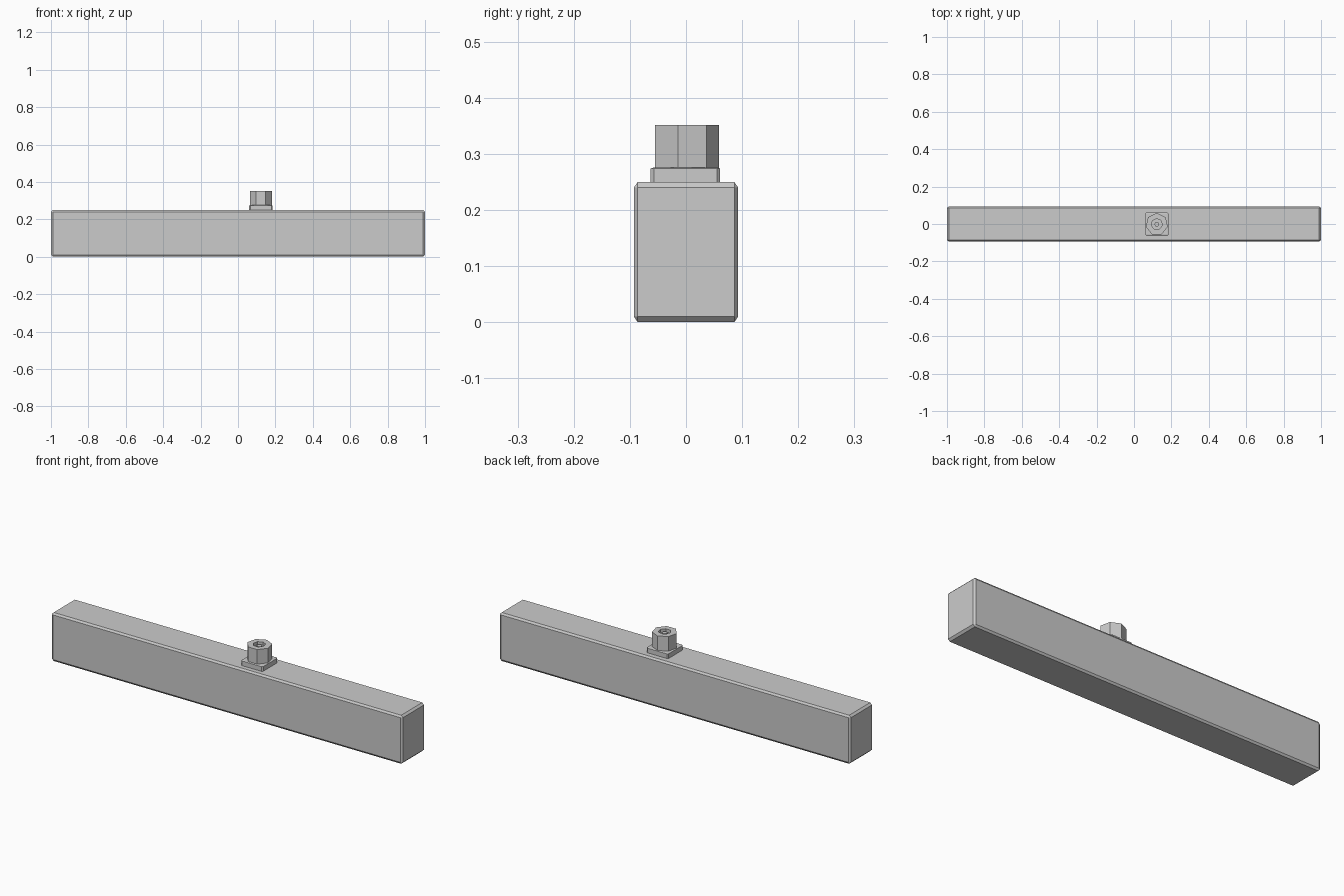
import bpy, bmesh
from math import cos, sin, pi
from itertools import product
from mathutils import Vector

cube = bpy.data.objects.get("Cube")
if cube:
    bpy.data.objects.remove(cube, do_unlink=True)

GREY = (0.6, 0.6, 0.6)
grey = bpy.data.materials.new("plain grey")
grey.use_nodes = True
grey.diffuse_color = (*GREY, 1)
grey.node_tree.nodes["Principled BSDF"].inputs["Base Color"].default_value = (*GREY, 1)


def finish(name, bm):
    bmesh.ops.recalc_face_normals(bm, faces=bm.faces)
    mesh = bpy.data.meshes.new(name)
    bm.to_mesh(mesh)
    bm.free()
    mesh.materials.append(grey)
    obj = bpy.data.objects.new(name, mesh)
    bpy.context.collection.objects.link(obj)
    return obj


def chamfered_box(name, centre, half, cut):
    """Box whose edges are cut back by a separate amount on each axis."""
    bm = bmesh.new()
    for signs in product((-1, 1), repeat=3):
        for full in range(3):
            p = [s * (half[i] - (0 if i == full else cut[i])) for i, s in enumerate(signs)]
            bm.verts.new(Vector(centre) + Vector(p))
    bmesh.ops.convex_hull(bm, input=bm.verts)
    bmesh.ops.dissolve_limit(bm, angle_limit=0.01, verts=bm.verts, edges=bm.edges)
    return finish(name, bm)


def lathe(name, centre, profile, sides):
    """Sweep a radius/height profile into a faceted solid, one corner towards +y."""
    bm = bmesh.new()
    rings = []
    for r, z in profile:
        angles = [pi / 2 + 2 * pi * k / sides for k in range(sides)]
        rings.append([bm.verts.new((centre[0] + r * cos(a), centre[1] + r * sin(a), z))
                      for a in angles])
    for low, high in zip(rings, rings[1:]):
        for k in range(sides):
            n = (k + 1) % sides
            bm.faces.new((low[k], low[n], high[n], high[k]))
    bm.faces.new(rings[0])
    bm.faces.new(rings[-1])
    return finish(name, bm)


# Long bar
chamfered_box("bar", (0, 0, 0.125), (1, 0.093, 0.125), (0.01, 0.007, 0.01))

# Square base plate for the knob
chamfered_box("base_plate", (0.122, -0.001, 0.262), (0.062, 0.062, 0.014),
              (0.006, 0.006, 0.002))

# Seven-sided knob with a recess and a small central pin
lathe("knob", (0.122, -0.001),
      [(0.06, 0.27), (0.06, 0.351), (0.03, 0.351), (0.03, 0.335),
       (0.013, 0.335), (0.013, 0.345)], 7)
